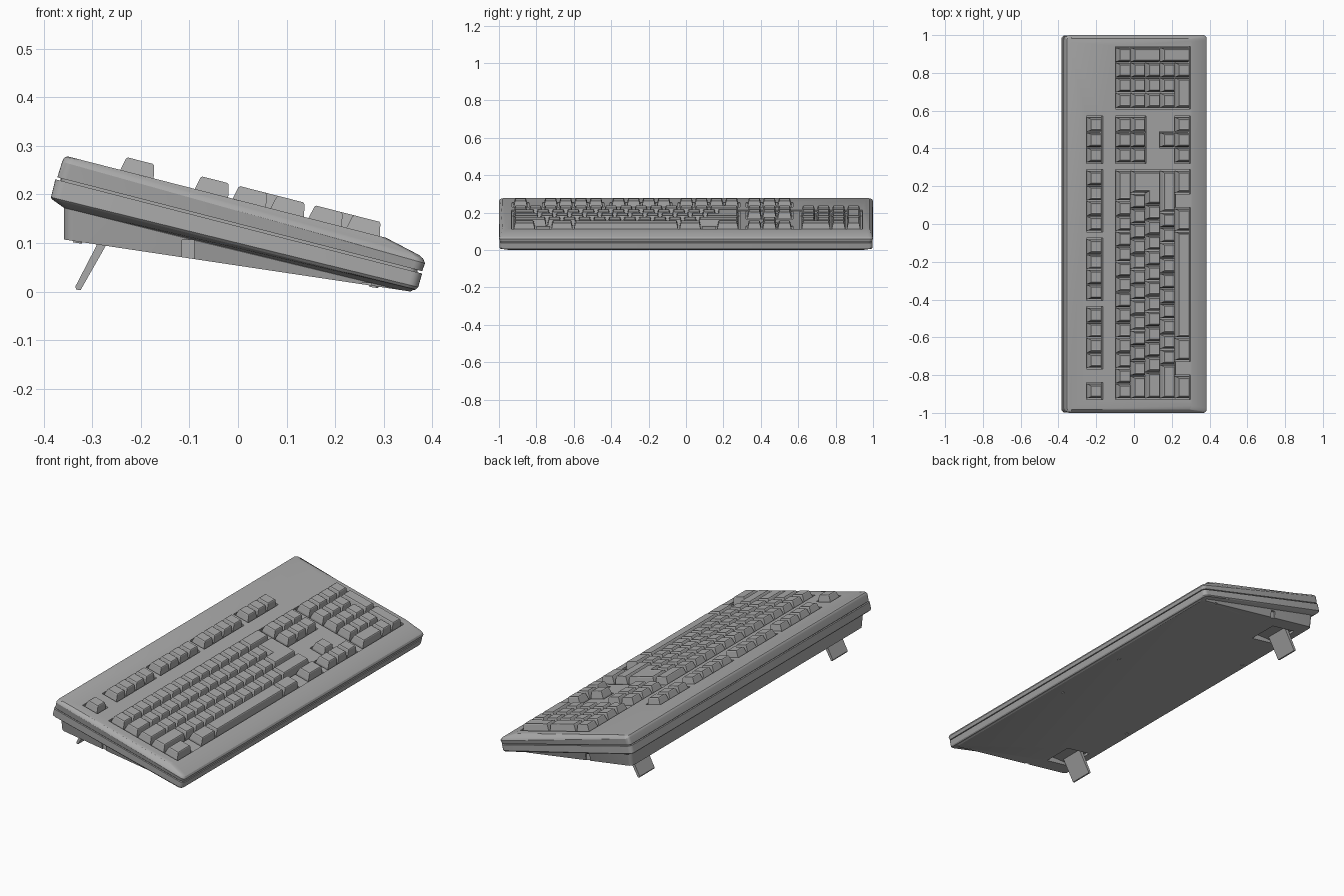
import bpy, bmesh, math
from mathutils import Matrix, Vector

cube = bpy.data.objects.get("Cube")
if cube:
    bpy.data.objects.remove(cube, do_unlink=True)

grey = bpy.data.materials.new("plain_grey")
grey.use_nodes = True
colour = (0.4, 0.4, 0.4, 1)
grey.diffuse_color = colour
grey.node_tree.nodes["Principled BSDF"].inputs["Base Color"].default_value = colour

# Sloped deck frame: local x runs down the slope, local z is height above it
TILT = math.atan(0.2556)
DECK = Matrix.Translation((0, 0, 0.187)) @ Matrix.Rotation(TILT, 4, 'Y')
U = 0.0806                      # key pitch
ROWS = [-0.0567 + i * U for i in range(5)]
FROW = -0.215
MAIN, NAV, PAD = -0.925, 0.325, 0.614


def add_object(name, bm, matrix=None):
    bmesh.ops.recalc_face_normals(bm, faces=bm.faces)
    mesh = bpy.data.meshes.new(name)
    bm.to_mesh(mesh)
    bm.free()
    mesh.materials.append(grey)
    ob = bpy.data.objects.new(name, mesh)
    bpy.context.collection.objects.link(ob)
    if matrix:
        ob.matrix_world = matrix
    return ob


def loft(bm, rings):
    """Skin a stack of equal-length point rings and cap both ends."""
    loops = [[bm.verts.new(p) for p in ring] for ring in rings]
    for a, b in zip(loops, loops[1:]):
        for i in range(len(a)):
            j = (i + 1) % len(a)
            bm.faces.new((a[i], a[j], b[j], b[i]))
    bm.faces.new(loops[0][::-1])
    bm.faces.new(loops[-1])


def case_ring(xb, zb, xf, zf, half, r=0.02, seg=5):
    """Rounded rectangle sloping from the back edge to the front edge."""
    pts = []
    for k, (cx, cy) in enumerate([(xf - r, half - r), (xb + r, half - r),
                                  (xb + r, r - half), (xf - r, r - half)]):
        for s in range(seg + 1):
            a = math.pi / 2 * (k + s / seg)
            x, y = cx + r * math.cos(a), cy + r * math.sin(a)
            pts.append((x, y, zb + (zf - zb) * (x - xb) / (xf - xb)))
    return pts


def case_part(name, sections):
    bm = bmesh.new()
    loft(bm, [case_ring(*s) for s in sections])
    return add_object(name, bm)


def box(name, lo, hi, matrix=None):
    bm = bmesh.new()
    bmesh.ops.create_cube(bm, size=1)
    for v in bm.verts:
        v.co = Vector([(l + h) / 2 + c * (h - l) for l, h, c in zip(lo, hi, v.co)])
    return add_object(name, bm, matrix)


def cut(target, cutters):
    bpy.context.view_layer.objects.active = target
    for c in cutters:
        mod = target.modifiers.new("cut", 'BOOLEAN')
        mod.object, mod.solver = c, 'EXACT'
        bpy.ops.object.modifier_apply(modifier=mod.name)
        bpy.data.objects.remove(c, do_unlink=True)


def smooth(ob):
    bpy.ops.object.select_all(action='DESELECT')
    ob.select_set(True)
    bpy.context.view_layer.objects.active = ob
    bpy.ops.object.shade_smooth_by_angle(angle=math.radians(25))


# Case shells
upper = case_part("upper_shell", [
    (-0.372, 0.235, 0.379, 0.042, 0.996), (-0.362, 0.267, 0.385, 0.058, 1.0),
    (-0.359, 0.273, 0.381, 0.068, 0.997), (-0.355, 0.277, 0.373, 0.075, 0.992),
    (-0.350, 0.278, 0.305, 0.1105, 0.982)])
case_part("seam_core", [(-0.365, 0.225, 0.370, 0.032, 0.990),
                        (-0.365, 0.240, 0.370, 0.048, 0.990)])
lower = case_part("lower_shell", [
    (-0.358, 0.107, 0.355, 0.000, 0.958), (-0.358, 0.172, 0.360, 0.003, 0.968),
    (-0.383, 0.190, 0.366, 0.004, 0.994), (-0.385, 0.194, 0.371, 0.009, 0.998),
    (-0.376, 0.231, 0.379, 0.037, 0.998)])

# Key wells: (centre of first row, rows, start y, width in units)
wells = [(FROW, 1, MAIN, 1), (FROW, 1, NAV, 3), (ROWS[0], 4, MAIN, 15),
         (ROWS[0], 2, NAV, 3), (ROWS[3], 1, NAV + U, 1), (ROWS[4], 1, NAV, 3),
         (ROWS[0], 5, PAD, 4)]
wells += [(FROW, 1, MAIN + s * U, 4) for s in (2, 6.5, 11)]
wells += [(ROWS[4], 1, MAIN + s * U, w) for s, w in ((0, 1.5), (2.5, 10), (13.5, 1.5))]
M = 0.004
cutters = [box("deck_cutter", (-0.102, -0.933, -0.005), (0.312, 0.944, 0.1), DECK)]
for x, n, y, w in wells:
    cutters.append(box("well_cutter", (x - U / 2 - M, y - M, -0.03),
                       (x + (n - 0.5) * U + M, y + w * U + M, 0.1), DECK))
cut(upper, cutters)

# Underside foot recesses and end notches
cutters = []
for s in (-1, 1):
    cutters.append(box("recess_cutter", (-0.31, s * 0.8 - 0.08, 0), (-0.17, s * 0.8 + 0.08, 0.112)))
    for x, d in ((-0.103, 0.012), (0.265, 0.01)):
        cutters.append(box("notch_cutter", (x - d, s * 0.965 - 0.012, -0.1),
                           (x + d, s * 0.965 + 0.012, 0.105 - 0.24 * (x + 0.1))))
cut(lower, cutters)
smooth(upper)
smooth(lower)


def inset(poly, d):
    """Offset a right-angled counter-clockwise outline inwards."""
    out = []
    for i, p in enumerate(poly):
        a = (p - poly[i - 1]).normalized()
        b = (poly[(i + 1) % len(poly)] - p).normalized()
        out.append(p + d * (Vector((-a.y, a.x)) + Vector((-b.y, b.x))))
    return out


def key(x, y, w=1, rows=1):
    """Key outline: row centre, start y, width and row span in units."""
    x0, x1 = x - U / 2, x + (rows - 0.5) * U
    return [Vector(p) for p in ((x0, y), (x1, y), (x1, y + w * U), (x0, y + w * U))]


def run(x, y, widths):
    keys = []
    for w in widths:
        keys.append(key(x, y, w))
        y += w * U
    return keys


def key_block(name, outlines):
    bm = bmesh.new()
    for poly in outlines:
        rings = []
        for d, h in ((0.003, -0.032), (0.004, -0.002), (0.0105, 0.027), (0.0135, 0.030),
                     (0.019, 0.0288)):
            rings.append([(p.x, p.y, h) for p in inset(poly, d)])
        loft(bm, rings)
    return add_object(name, bm, DECK)


# Function row
keys = run(FROW, MAIN, [1]) + run(FROW, NAV, [1] * 3)
for s in (2, 6.5, 11):
    keys += run(FROW, MAIN + s * U, [1] * 4)
key_block("function_keys", keys)

# Main typing block with an L-shaped return key
keys = run(ROWS[0], MAIN, [1] * 13 + [2]) + run(ROWS[1], MAIN, [1.5] + [1] * 12)
keys += run(ROWS[2], MAIN, [1.75] + [1] * 11) + run(ROWS[3], MAIN, [2.25] + [1] * 10 + [2.75])
keys += run(ROWS[4], MAIN, [1.5]) + run(ROWS[4], MAIN + 2.5 * U, [1.5, 7, 1.5])
keys += run(ROWS[4], MAIN + 13.5 * U, [1.5])
top, mid, low = ROWS[1] - U / 2, ROWS[1] + U / 2, ROWS[2] + U / 2
y0, y1, y2 = (MAIN + n * U for n in (12.75, 13.5, 15))
keys.append([Vector(p) for p in ((top, y1), (mid, y1), (mid, y0), (low, y0), (low, y2), (top, y2))])
key_block("typing_keys", keys)

# Navigation and arrow keys
keys = run(ROWS[0], NAV, [1] * 3) + run(ROWS[1], NAV, [1] * 3)
key_block("navigation_keys", keys)
key_block("arrow_keys", [key(ROWS[3], NAV + U)] + run(ROWS[4], NAV, [1] * 3))

# Number pad
keys = [k for r in ROWS[:4] for k in run(r, PAD, [1] * 3)] + run(ROWS[4], PAD, [2, 1])
keys += [key(ROWS[0], PAD + 3 * U), key(ROWS[1], PAD + 3 * U, 1, 2), key(ROWS[3], PAD + 3 * U, 1, 2)]
key_block("number_pad_keys", keys)

# Folding feet, and screws on the sloping underside
for side, s in (("left", 1), ("right", -1)):
    bm = bmesh.new()
    foot = [(-0.262, 0.112), (-0.300, 0.112), (-0.335, 0.010), (-0.333, 0.004), (-0.324, 0.003)]
    foot[1:2] = [(-0.288, 0.112), (-0.291, 0.095)]
    loft(bm, [[(x, s * 0.8 + e, z) for x, z in foot] for e in (-0.062, 0.062)])
    add_object(side + "_foot", bm)
SLOPE = 0.107 / 0.713
for i, (x, y) in enumerate([(0.28, 0.22), (0.28, -0.22), (-0.33, 0.45), (-0.33, -0.45)]):
    bm = bmesh.new()
    bmesh.ops.create_cone(bm, cap_ends=True, segments=12, radius1=0.009, radius2=0.009, depth=0.006)
    z = 0.107 - SLOPE * (x + 0.358)
    add_object("screw_%d" % (i + 1), bm,
               Matrix.Translation((x, y, z)) @ Matrix.Rotation(math.atan(SLOPE), 4, 'Y'))

# Indicator panels flush with the deck
for name, a, b in (("indicator_panel", 0.66, 0.78), ("label_panel", 0.82, 0.94)):
    box(name, (FROW - 0.03, a, -0.002), (FROW + 0.03, b, 0.0008), DECK)
